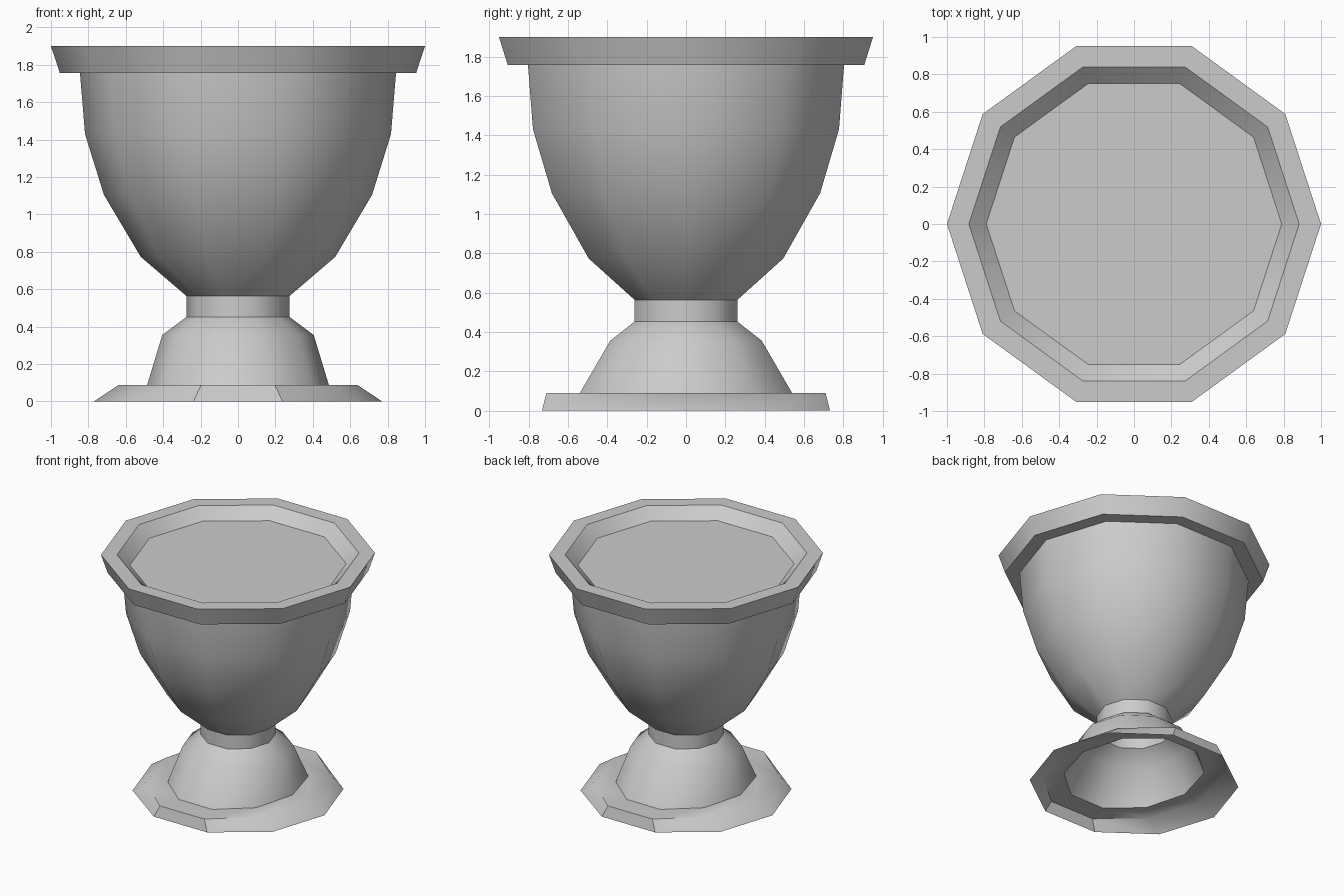
import bpy, bmesh
from math import cos, sin, pi, radians

if "Cube" in bpy.data.objects:
    bpy.data.objects.remove(bpy.data.objects["Cube"])

SIDES = 10


def lathe(name, profile, cap_last=False):
    """Revolve (radius, z, x_squash) points into a ten-sided open shell, profile running bottom to top outside."""
    bm = bmesh.new()
    rings = []
    for r, z, sx in profile:
        rings.append([bm.verts.new((r * sx * cos(2 * pi * i / SIDES),
                                    r * sin(2 * pi * i / SIDES), z))
                      for i in range(SIDES)])
    for a, b in zip(rings, rings[1:]):
        for i in range(SIDES):
            j = (i + 1) % SIDES
            bm.faces.new((a[i], a[j], b[j], b[i]))
    if cap_last:
        bm.faces.new(rings[-1])
    me = bpy.data.meshes.new(name)
    bm.to_mesh(me)
    bm.free()
    ob = bpy.data.objects.new(name, me)
    bpy.context.collection.objects.link(ob)
    bpy.ops.object.select_all(action='DESELECT')
    ob.select_set(True)
    bpy.context.view_layer.objects.active = ob
    bpy.ops.object.shade_smooth_by_angle(angle=radians(38))
    return ob


# Hollow foot: sloped plinth, flat ledge, bell-shaped pedestal and neck
lathe("foot", [(0.77, 0.0, 1), (0.747, 0.088, 0.855), (0.568, 0.088, 0.855),
               (0.405, 0.355, 1), (0.275, 0.452, 1), (0.275, 0.563, 1)])

# Bowl of the urn, up to the underside of the rim
lathe("bowl", [(0.275, 0.563, 1), (0.52, 0.773, 1), (0.717, 1.105, 1),
               (0.818, 1.43, 1), (0.845, 1.757, 1)])

# Flared rim with its inner slope and the flat fill inside
lathe("rim_and_fill", [(0.845, 1.757, 1), (0.953, 1.757, 1), (1.0, 1.9, 1),
                       (0.883, 1.9, 1), (0.79, 1.815, 1)], cap_last=True)
